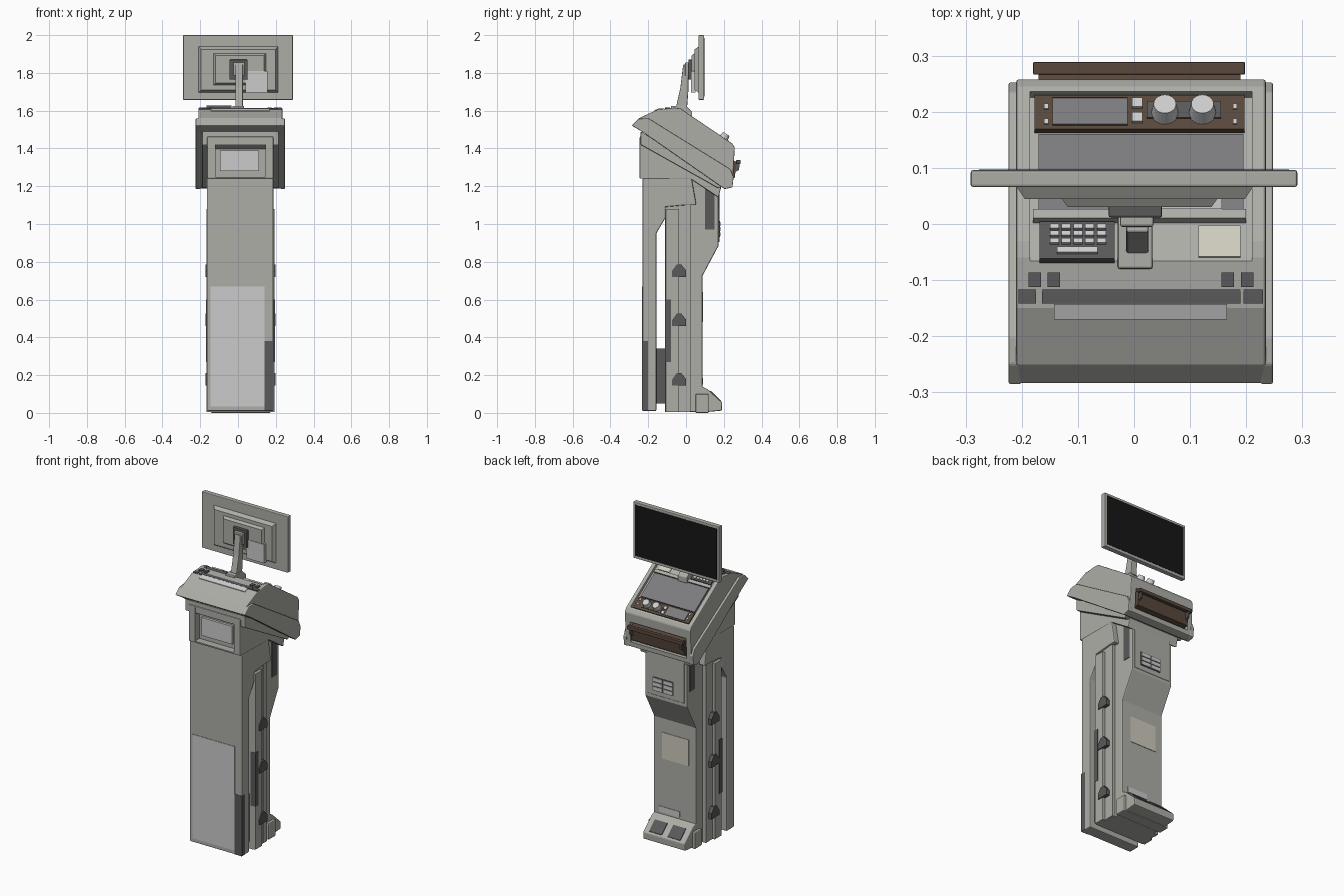
import bpy, bmesh, math
from mathutils import Matrix

CX = 0.013  # centreline of the stand; the monitor is centred on x = 0


def mat(name, r, g, b):
    m = bpy.data.materials.new(name)
    m.diffuse_color = (r, g, b, 1)
    return m


SHELL = mat("shell_grey", 0.42, 0.42, 0.39)
LIGHT = mat("light_grey", 0.6, 0.6, 0.6)
DARK = mat("dark_grey", 0.1, 0.1, 0.1)
BLACK = mat("screen_black", 0.008, 0.008, 0.008)
BROWN = mat("brown", 0.1, 0.065, 0.045)
BEIGE = mat("beige", 0.62, 0.6, 0.5)
GLASS = mat("glass_grey", 0.2, 0.2, 0.21)


def finish(name, bm, m, bevel=0):
    bmesh.ops.recalc_face_normals(bm, faces=bm.faces)
    me = bpy.data.meshes.new(name)
    bm.to_mesh(me)
    bm.free()
    ob = bpy.data.objects.new(name, me)
    bpy.context.collection.objects.link(ob)
    if m:
        me.materials.append(m)
    if bevel:
        mod = ob.modifiers.new("bevel", 'BEVEL')
        mod.width, mod.segments, mod.limit_method = bevel, 2, 'ANGLE'
    return ob


def prism(name, prof, x0, x1, m=SHELL, bevel=0):
    """Extrude a (y, z) side profile from x0 to x1."""
    bm = bmesh.new()
    f = bm.faces.new([bm.verts.new((x0, y, z)) for y, z in prof])
    r = bmesh.ops.extrude_face_region(bm, geom=[f])
    vs = [v for v in r['geom'] if isinstance(v, bmesh.types.BMVert)]
    bmesh.ops.translate(bm, vec=(x1 - x0, 0, 0), verts=vs)
    return finish(name, bm, m, bevel)


def box(name, x0, x1, y0, y1, z0, z1, m=SHELL, bevel=0):
    return prism(name, [(y0, z0), (y1, z0), (y1, z1), (y0, z1)], x0, x1, m, bevel)


SL = 0.68                                   # console slope
NL = math.hypot(SL, 1)


def on_slope(y, h):
    """Point at height h above the sloped console face."""
    return y + h * SL / NL, 1.592 - SL * y + h / NL


def top_box(name, x0, x1, y0, y1, h0, h1, m=SHELL, bevel=0):
    prof = [on_slope(y0, h0), on_slope(y1, h0), on_slope(y1, h1), on_slope(y0, h1)]
    return prism(name, prof, x0, x1, m, bevel)


def cut(ob, cutter):
    mod = ob.modifiers.new("cut", 'BOOLEAN')
    mod.operation, mod.object, mod.solver = 'DIFFERENCE', cutter, 'EXACT'
    bpy.context.view_layer.objects.active = ob
    for n in [x.name for x in ob.modifiers]:
        bpy.ops.object.modifier_apply(modifier=n)
    bpy.data.objects.remove(cutter)


# rear door with the hood that carries the console
prism("rear_door", [(-0.23, 0.01), (-0.157, 0.01), (-0.157, 0.95), (-0.11, 1.03),
                    (-0.11, 1.09), (0.0, 1.1), (0.055, 1.1), (0.03, 1.243), (-0.23, 1.243)],
      -0.165, 0.187, SHELL, 0.006)
box("rear_door_panel", -0.145, 0.14, -0.233, -0.225, 0.035, 0.67, LIGHT)
box("rear_door_side_panel", 0.14, 0.188, -0.232, -0.2, 0.012, 0.38, DARK)
box("lower_link", -0.13, 0.155, -0.16, -0.1, 0.05, 0.34, DARK)

# middle post with side strips and cable brackets
box("post", -0.15, 0.177, -0.11, -0.005, 0.005, 1.12)
for s, side in ((-1, "left"), (1, "right")):
    def span(a, b):
        return sorted((CX + s * a, CX + s * b))
    a, b = span(0.155, 0.18)
    box(f"post_strip_{side}", a, b, -0.108, -0.04, 0.005, 1.08, SHELL, 0.003)
    a, b = span(0.15, 0.182)
    box(f"post_plate_{side}", a, b, -0.11, -0.08, 0.27, 0.6, DARK)
    a, b = span(0.13, 0.165)
    box(f"column_rail_{side}", a, b, -0.01, 0.025, 0.005, 1.15, SHELL)
    a, b = span(0.145, 0.186)
    for i, z in enumerate((0.145, 0.46, 0.72)):
        prism(f"bracket_{side}_{i}", [(-0.075, z), (0.0, z), (0.0, z + 0.035), (-0.025, z + 0.065),
                                      (-0.05, z + 0.065), (-0.075, z + 0.03)], a, b, DARK)

# front column
prism("front_column", [(-0.03, 0.005), (0.087, 0.005), (0.087, 0.725), (0.172, 0.884), (0.172, 1.22),
                       (0.1, 1.28), (-0.03, 1.28)], -0.128, 0.157, SHELL, 0.006)
prism("column_panel", [(0.165, 0.9), (0.177, 0.905), (0.177, 1.2), (0.165, 1.2)], -0.11, 0.14, SHELL, 0.004)
box("column_side_inset", -0.131, 0.16, 0.1, 0.15, 0.97, 1.21, DARK)
box("vent", -0.04, 0.1, 0.17, 0.179, 0.93, 1.015, DARK)
for i in range(3):
    z = 0.936 + 0.027 * i
    for x in (-0.036, 0.034):
        box(f"vent_slat_{i}", x, x + 0.062, 0.175, 0.182, z, z + 0.02, LIGHT)
box("column_plate", -0.08, 0.1, 0.08, 0.09, 0.48, 0.64, BEIGE)
box("column_lower_plate", -0.02, 0.12, 0.08, 0.09, 0.15, 0.185, LIGHT)

# foot wedge with pedals
prism("foot", [(0.06, 0.0), (0.19, 0.012), (0.192, 0.055), (0.115, 0.125), (0.085, 0.14), (0.06, 0.14)],
      -0.128, 0.157, SHELL, 0.006)
box("foot_side_block", -0.145, 0.173, 0.05, 0.12, 0.0, 0.1, SHELL, 0.006)
for x in (-0.09, 0.035):
    prism("foot_pedal", [(0.125, 0.108), (0.18, 0.058), (0.185, 0.066), (0.13, 0.118)], x, x + 0.085, DARK)

# neck under the console, with rear recess
neck = prism("neck", [(-0.245, 1.24), (-0.245, 1.462), (-0.2, 1.475), (0.19, 1.21), (0.172, 1.14), (0.03, 1.235)],
             -0.163, 0.187, SHELL, 0.005)
cut(neck, box("neck_cutter", -0.12, 0.145, -0.3, -0.2, 1.25, 1.455))
box("neck_recess_panel", -0.095, 0.11, -0.215, -0.195, 1.28, 1.39, LIGHT)
prism("neck_bracket", [(-0.24, 1.49), (-0.24, 1.42), (0.17, 1.19), (0.2, 1.2), (0.15, 1.26)],
      -0.19, 0.215, SHELL, 0.004)

# console body with top recess and front pocket
body = prism("console_body", [(-0.286, 1.52), (-0.25, 1.56), (-0.15, 1.606), (-0.06, 1.616), (-0.03, 1.612),
                              (0.245, 1.426), (0.258, 1.405), (0.246, 1.196), (0.204, 1.187), (-0.22, 1.482)],
             -0.21, 0.235, SHELL, 0.005)
cut(body, top_box("top_cutter", -0.185, 0.21, -0.065, 0.236, -0.018, 0.08))
cut(body, box("pocket_cutter", -0.178, 0.2, 0.22, 0.35, 1.225, 1.35))
for x0, x1 in ((-0.224, -0.2), (0.225, 0.248)):
    prism("console_cheek", [(-0.287, 1.522), (-0.25, 1.557), (-0.2, 1.56), (0.235, 1.29), (0.252, 1.25),
                            (0.246, 1.194), (0.204, 1.185), (-0.22, 1.48)], x0, x1, SHELL, 0.004)
box("pocket_back", -0.178, 0.2, 0.21, 0.226, 1.225, 1.35, BROWN)
prism("pocket_flap", [(0.226, 1.24), (0.258, 1.245), (0.268, 1.33), (0.226, 1.34)], -0.17, 0.19, BROWN)
box("pocket_handle", -0.18, 0.198, 0.266, 0.289, 1.318, 1.34, BROWN, 0.003)
for x in (-0.165, 0.175):
    prism("handle_bracket", [(0.25, 1.27), (0.28, 1.285), (0.285, 1.325), (0.25, 1.33)], x, x + 0.012, DARK)

# console display and control strip
top_box("display", -0.17, 0.195, 0.03, 0.165, -0.025, -0.008, GLASS)
top_box("display_ledge", -0.18, 0.2, 0.012, 0.028, -0.025, -0.002)
top_box("control_strip", -0.177, 0.197, 0.172, 0.232, -0.025, -0.004, BROWN)
top_box("control_screen", -0.145, -0.012, 0.178, 0.225, -0.01, 0.0, GLASS)
top_box("knob_plate", 0.023, 0.155, 0.19, 0.22, -0.01, -0.001, DARK)
for y in (0.182, 0.208):
    top_box("control_button", -0.004, 0.015, y, y + 0.016, -0.01, 0.003, LIGHT)
    for x in (-0.16, 0.176):
        top_box("corner_screw", x, x + 0.008, y - 0.002, y + 0.007, -0.01, -0.001, LIGHT)
for x in (0.055, 0.122):
    bm = bmesh.new()
    y, z = on_slope(0.2, 0.008)
    M = Matrix.Translation((x, y, z)) @ Matrix.Rotation(-math.atan(SL), 4, 'X')
    bmesh.ops.create_cone(bm, cap_ends=True, segments=20, radius1=0.025, radius2=0.02, depth=0.034, matrix=M)
    finish("control_knob", bm, LIGHT)

# keypad, label and rear switches
top_box("keypad", -0.168, -0.035, -0.058, 0.008, -0.025, -0.006, DARK)
for r in range(3):
    for c in range(5):
        x, y = -0.15 + 0.021 * c, -0.033 + 0.013 * r
        top_box("keypad_key", x, x + 0.016, y, y + 0.008, -0.01, 0.0, LIGHT)
top_box("keypad_bar", -0.137, -0.065, -0.05, -0.04, -0.01, 0.0, LIGHT)
top_box("console_label", 0.115, 0.19, -0.05, 0.005, -0.02, -0.014, BEIGE)
for x in (-0.188, -0.154, 0.156, 0.191):
    box("rear_switch", x, x + 0.022, -0.112, -0.086, 1.59, 1.618, DARK)
for x0, x1 in ((-0.206, -0.175), (-0.164, 0.19), (0.195, 0.23)):
    box("rear_slot", x0, x1, -0.142, -0.116, 1.59, 1.612, DARK)
prism("rear_light_strip", [(-0.17, 1.58), (-0.17, 1.601), (-0.143, 1.612), (-0.143, 1.58)], -0.143, 0.166, LIGHT)

# monitor arm
prism("arm_base", [(-0.08, 1.59), (0.032, 1.56), (0.032, 1.595), (0.0, 1.625), (-0.08, 1.626)], -0.029, 0.033,
      SHELL, 0.004)
prism("arm", [(-0.055, 1.61), (0.005, 1.61), (0.012, 1.7), (0.014, 1.84), (-0.015, 1.845), (-0.03, 1.72)],
      -0.014, 0.026, SHELL, 0.004)
box("mount_plate", -0.045, 0.05, 0.012, 0.035, 1.765, 1.87, DARK, 0.003)
box("mount_pivot", -0.025, 0.035, -0.005, 0.015, 1.785, 1.855, SHELL, 0.004)

# monitor
box("monitor_frame", -0.291, 0.291, 0.066, 0.096, 1.657, 2.0, SHELL, 0.004)
box("monitor_screen", -0.276, 0.276, 0.09, 0.0975, 1.674, 1.985, BLACK)


def back_shell(name, x0, x1, z0, z1, y0, y1, inset, m):
    """Shallow tapered box narrowing toward -y."""
    ob = box(name, x0, x1, y0, y1, z0, z1, m)
    cx, cz = (x0 + x1) / 2, (z0 + z1) / 2
    for v in ob.data.vertices:
        if v.co.y < (y0 + y1) / 2:
            v.co.x += inset if v.co.x < cx else -inset
            v.co.z += inset if v.co.z < cz else -inset
    return ob


back_shell("monitor_back", -0.21, 0.213, 1.695, 1.94, 0.045, 0.068, 0.015, SHELL)
back_shell("monitor_back_hub", -0.13, 0.15, 1.735, 1.905, 0.03, 0.047, 0.012, SHELL)
box("monitor_label", 0.04, 0.157, 0.027, 0.05, 1.695, 1.81, LIGHT)
